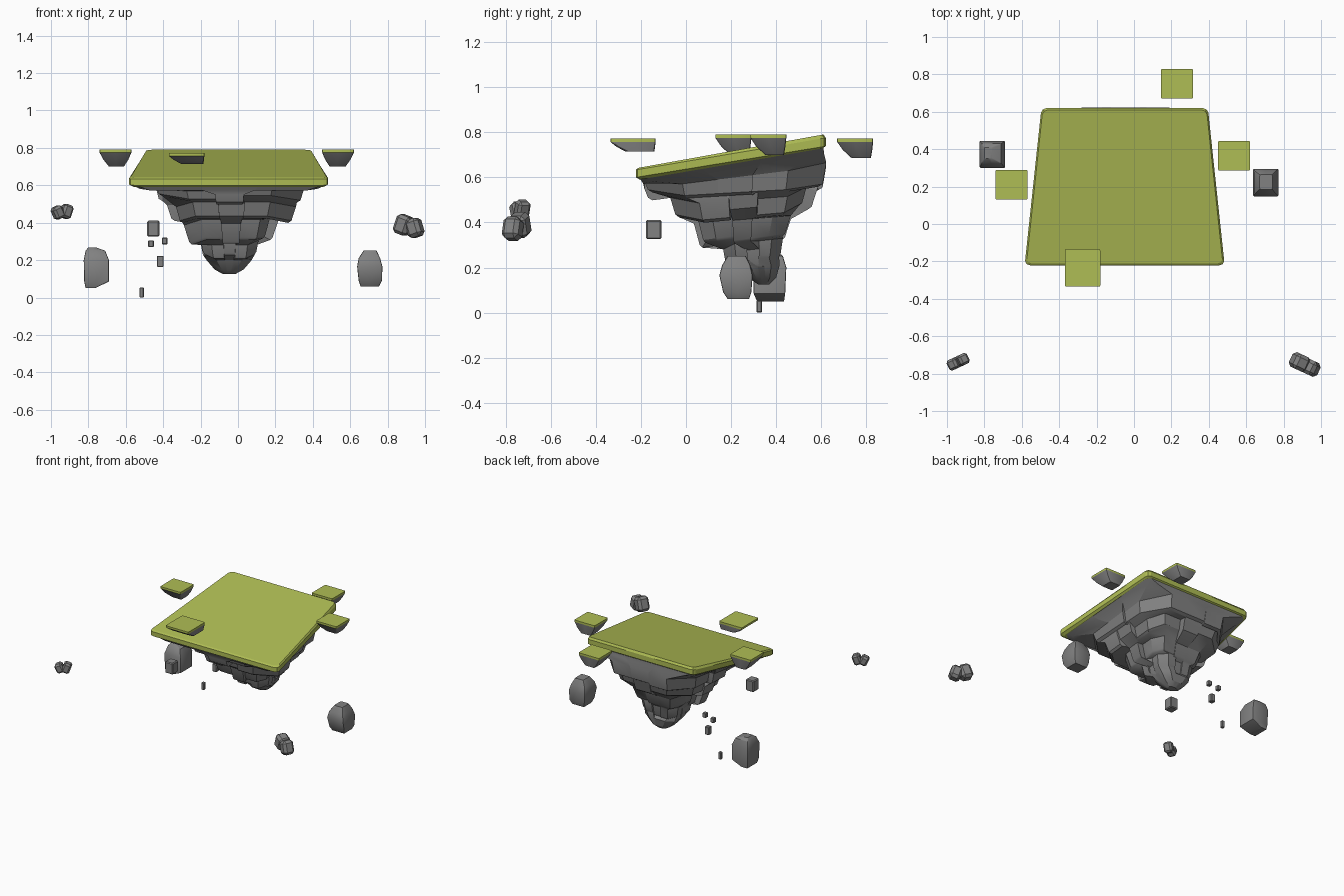
import bpy, bmesh, math, random
from mathutils import Vector, Euler, Matrix

if "Cube" in bpy.data.objects:
    bpy.data.objects.remove(bpy.data.objects["Cube"])

random.seed(7)


def material(name, rgb):
    m = bpy.data.materials.new(name)
    m.diffuse_color = (*rgb, 1)
    m.use_nodes = True
    m.node_tree.nodes["Principled BSDF"].inputs["Base Color"].default_value = m.diffuse_color
    return m


GRASS = material("grass green", (0.43, 0.51, 0.09))
STONE = material("stone grey", (0.22, 0.22, 0.22))


def finish(name, bm, mat, angle=30):
    bmesh.ops.recalc_face_normals(bm, faces=bm.faces)
    me = bpy.data.meshes.new(name)
    bm.to_mesh(me)
    bm.free()
    me.materials.append(mat)
    ob = bpy.data.objects.new(name, me)
    bpy.context.collection.objects.link(ob)
    bpy.ops.object.select_all(action='DESELECT')
    ob.select_set(True)
    bpy.context.view_layer.objects.active = ob
    bpy.ops.object.shade_smooth_by_angle(angle=math.radians(angle))
    return ob


def ring(x0, x1, y0, y1, z0, z1=None, cut=0.15, taper=0.0):
    """Chamfered rectangle; z runs from z0 at the front to z1 at the back."""
    z1 = z0 if z1 is None else z1
    cx, hx = (x0 + x1) / 2, (x1 - x0) / 2
    c, d = 1 - cut * 2, 1 - cut * 0.6
    loop = [(1, 0), (1, c), (d, d), (c, 1)]
    loop += [(-y, x) for x, y in loop]
    loop += [(-x, -y) for x, y in loop]
    pts = []
    for u, v in loop:
        t = (v + 1) / 2
        pts.append((cx + u * (hx - taper * t), y0 + (y1 - y0) * t, z0 + (z1 - z0) * t))
    return pts


PLAIN = [0] * 12


def notched_ring(x0, x1, y0, y1, z0, z1, notches=PLAIN, lifts=PLAIN, corner=0.8, taper=0.0):
    """Rectangle whose sides are split into blocks, each set in and lifted by its own amount."""
    cx, cy, hx, hy = (x0 + x1) / 2, (y0 + y1) / 2, (x1 - x0) / 2, (y1 - y0) / 2
    cuts = [-corner, -corner / 3, corner / 3, corner]
    pts = []
    for side in range(4):
        for k in range(3):
            for s in (cuts[k], cuts[k + 1]):
                u, v = 1 - notches[side * 3 + k], s
                for _ in range(side):
                    u, v = -v, u
                t = (v + 1) / 2
                pts.append((cx + u * (hx - taper * t), cy + v * hy,
                            z0 + (z1 - z0) * t + lifts[side * 3 + k]))
    return pts


def loft(name, rings, mat, angle=30):
    bm = bmesh.new()
    rows = [[bm.verts.new(p) for p in r] for r in rings]
    for a, b in zip(rows, rows[1:]):
        n = len(a)
        for i in range(n):
            bm.faces.new((a[i], a[(i + 1) % n], b[(i + 1) % n], b[i]))
    bm.faces.new(rows[0])
    bm.faces.new(rows[-1])
    return finish(name, bm, mat, angle)


def blocks(name, items, bevel):
    """Bevelled boxes (centre, size, rotation) joined into one object."""
    bm = bmesh.new()
    for center, size, rot in items:
        m = Matrix.LocRotScale(Vector(center), Euler([math.radians(a) for a in rot]), Vector(size))
        part = bmesh.new()
        bmesh.ops.create_cube(part, size=1, matrix=m)
        bmesh.ops.bevel(part, geom=part.edges[:], offset=bevel, segments=1, affect='EDGES')
        tmp = bpy.data.meshes.new("tmp")
        part.to_mesh(tmp)
        part.free()
        bm.from_mesh(tmp)
        bpy.data.meshes.remove(tmp)
    return finish(name, bm, STONE, 20)


# main grass slab, sloping up towards the back
loft("grass_slab", [
    ring(-0.565, 0.465, -0.205, 0.605, 0.59, 0.728, 0.03, 0.08),
    ring(-0.585, 0.485, -0.222, 0.62, 0.60, 0.738, 0.03, 0.09),
    ring(-0.585, 0.485, -0.222, 0.62, 0.633, 0.775, 0.03, 0.09),
    ring(-0.575, 0.475, -0.212, 0.61, 0.642, 0.79, 0.03, 0.087)], GRASS, 20)

# stepped underside: a plain rim, then tiers of staggered blocks, then the rounded tip
rings = [notched_ring(-0.565, 0.465, -0.205, 0.61, 0.595, 0.73, corner=0.94, taper=0.08),
         notched_ring(-0.53, 0.43, -0.19, 0.612, 0.573, 0.705, corner=0.88, taper=0.08)]
# x0, x1, front y, back y, top z front/back, bottom z front/back, shrink, notch depth, corner
TIERS = [
    (-0.44, 0.35, -0.185, 0.622, 0.565, 0.665, 0.525, 0.57, 0.96, 0.10, 0.58),
    (-0.38, 0.31, -0.07, 0.58, 0.49, 0.54, 0.415, 0.47, 0.93, 0.14, 0.60),
    (-0.29, 0.215, 0.035, 0.465, 0.395, 0.43, 0.30, 0.35, 0.88, 0.18, 0.62),
    (-0.20, 0.11, 0.165, 0.43, 0.28, 0.31, 0.22, 0.24, 0.92, 0.14, 0.62)]
for x0, x1, y0, y1, tf, tb, bf, bb, shrink, depth, corner in TIERS:
    notches = [random.choice((0, 0.45, 1)) * depth for _ in range(12)]
    lifts = [random.choice((-0.015, 0, 0.02)) for _ in range(12)]
    for i in range(0, 12, 3):
        notches[i + random.randrange(3)] = 0
    cx, cy, hx, hy = (x0 + x1) / 2, (y0 + y1) / 2, (x1 - x0) / 2, (y1 - y0) / 2
    for k, zf, zb in ((1, tf, tb), (shrink, bf, bb), (shrink - 0.05, bf - 0.012, bb - 0.012)):
        rings.append(notched_ring(cx - hx * k, cx + hx * k, cy - hy * k, cy + hy * k,
                                  zf, zb, notches, lifts, corner))
rings += [notched_ring(-0.17, 0.075, 0.25, 0.415, 0.20, 0.21, corner=0.55),
          notched_ring(-0.125, 0.03, 0.285, 0.40, 0.148, 0.155, corner=0.5),
          notched_ring(-0.08, -0.015, 0.32, 0.37, 0.125, 0.125, corner=0.5)]
loft("rock_underside", rings, STONE, 28)

# four little islands: top rectangle, bottom rectangle, top z, bottom z
ISLANDS = {
    "left": ((-0.74, -0.57, 0.13, 0.29), (-0.69, -0.61, 0.195, 0.28), 0.79, 0.70),
    "right": ((0.45, 0.62, 0.285, 0.445), (0.49, 0.575, 0.35, 0.435), 0.79, 0.70),
    "back": ((0.145, 0.315, 0.67, 0.83), (0.19, 0.27, 0.735, 0.82), 0.772, 0.685),
    "front": ((-0.37, -0.18, -0.335, -0.135), (-0.305, -0.185, -0.27, -0.14), 0.772, 0.715)}
for side, (t, b, zt, zb) in ISLANDS.items():
    lip = zt - 0.015
    zm = (lip + zb) / 2
    m = [p * 0.6 + q * 0.4 for p, q in zip(t, b)]
    loft(side + "_islet_grass", [ring(*t, lip, cut=0.04), ring(*t, zt, cut=0.04)], GRASS)
    loft(side + "_islet_rock", [ring(*t, lip, cut=0.04), ring(*m, zm, cut=0.06),
                                ring(*b, zb, cut=0.1)], STONE)

# two big boulders hanging low at the sides
loft("left_boulder", [
    ring(-0.815, -0.765, 0.315, 0.435, 0.05, cut=0.04),
    ring(-0.822, -0.69, 0.30, 0.44, 0.085, cut=0.04),
    ring(-0.825, -0.69, 0.30, 0.445, 0.20, cut=0.04),
    ring(-0.815, -0.71, 0.325, 0.43, 0.25, cut=0.06),
    ring(-0.80, -0.76, 0.35, 0.41, 0.268, cut=0.1)], STONE)
loft("right_boulder", [
    ring(0.655, 0.755, 0.185, 0.28, 0.06, cut=0.04),
    ring(0.645, 0.77, 0.165, 0.29, 0.09, cut=0.04),
    ring(0.637, 0.772, 0.148, 0.295, 0.165, cut=0.04),
    ring(0.645, 0.76, 0.16, 0.285, 0.21, cut=0.06),
    ring(0.672, 0.74, 0.185, 0.265, 0.252, cut=0.1)], STONE)

# double rocks floating far in front
blocks("front_right_rock", [((0.885, -0.738, 0.388), (0.085, 0.085, 0.105), (0, 20, -25)),
                            ((0.945, -0.768, 0.372), (0.08, 0.08, 0.10), (0, -18, -25))], 0.018)
blocks("front_left_rock", [((-0.963, -0.747, 0.455), (0.056, 0.06, 0.068), (0, -25, 25)),
                           ((-0.918, -0.726, 0.46), (0.056, 0.06, 0.075), (0, 20, 25))], 0.012)

# falling debris
blocks("large_debris", [((-0.453, -0.143, 0.368), (0.065, 0.068, 0.085), (0, 0, 0))], 0.006)
blocks("small_debris", [
    ((-0.465, 0.34, 0.287), (0.03, 0.03, 0.036), (0, 0, 0)),
    ((-0.392, 0.33, 0.302), (0.03, 0.03, 0.036), (0, 0, 0)),
    ((-0.416, 0.33, 0.193), (0.036, 0.036, 0.06), (0, 0, 0)),
    ((-0.515, 0.325, 0.027), (0.024, 0.024, 0.054), (0, 0, 0))], 0.004)
